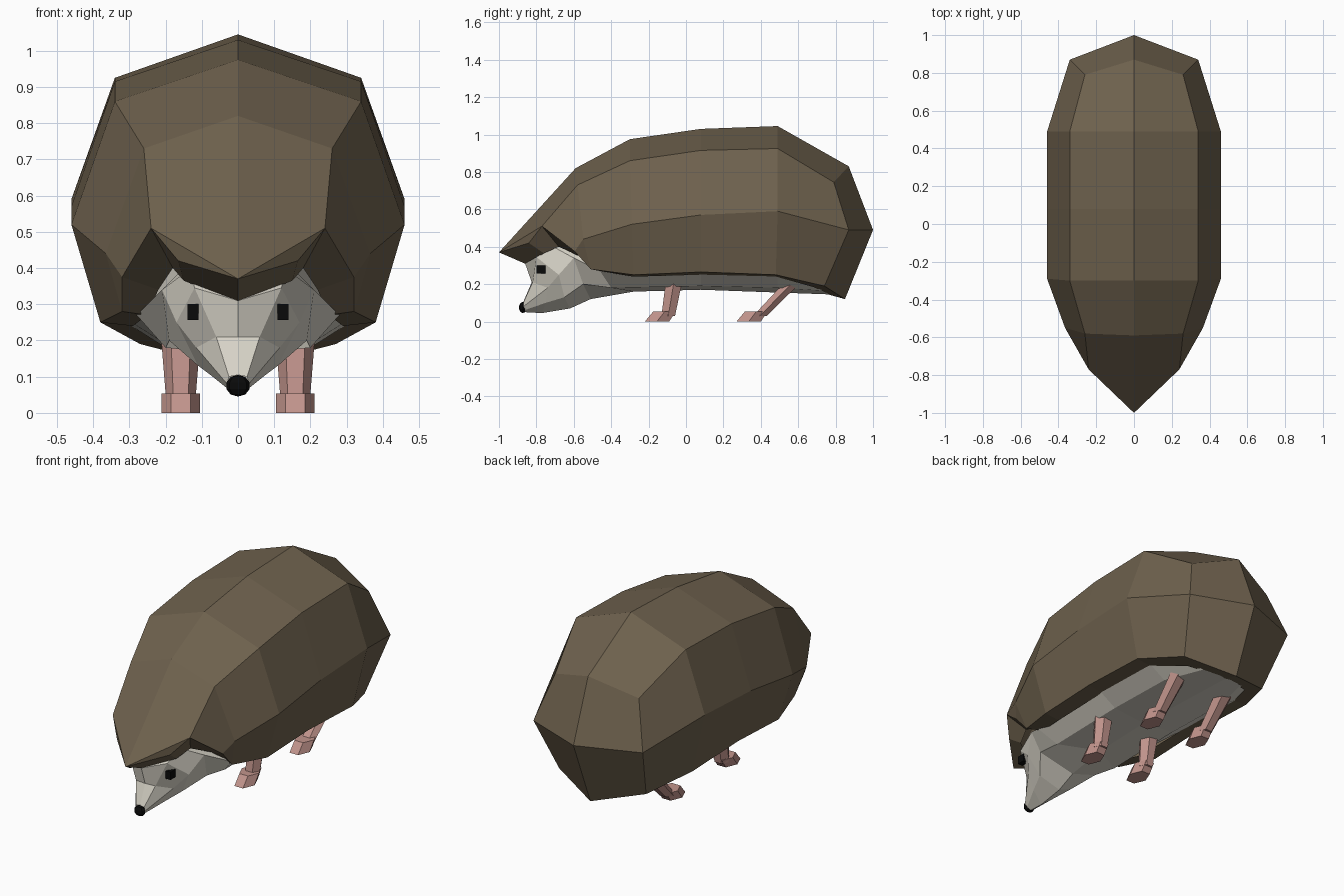
import bpy, bmesh, math
from mathutils import Vector

if "Cube" in bpy.data.objects:
    bpy.data.objects.remove(bpy.data.objects["Cube"])


def material(name, rgb):
    m = bpy.data.materials.new(name)
    m.diffuse_color = (*rgb, 1)
    m.use_nodes = True
    m.node_tree.nodes["Principled BSDF"].inputs["Base Color"].default_value = m.diffuse_color
    return m


BROWN = material("spine brown", (0.156, 0.120, 0.075))
CREAM = material("fur cream", (0.68, 0.65, 0.57))
PINK = material("leg pink", (0.54, 0.30, 0.265))
BLACK = material("black", (0.003, 0.003, 0.003))


def add_grid(bm, rows, closed=False):
    """Skin rows of points with quads."""
    vs = [[bm.verts.new(p) for p in r] for r in rows]
    n = len(rows[0])
    for a, b in zip(vs, vs[1:]):
        for i in range(n if closed else n - 1):
            j = (i + 1) % n
            bm.faces.new((a[i], a[j], b[j], b[i]))
    return vs


def finish(bm, name, mat, mirror=True):
    """Mirror across x = 0, weld and make the object."""
    if mirror:
        new = bmesh.ops.duplicate(bm, geom=bm.verts[:] + bm.edges[:] + bm.faces[:])["geom"]
        for v in new:
            if isinstance(v, bmesh.types.BMVert):
                v.co.x = -v.co.x
    bmesh.ops.remove_doubles(bm, verts=bm.verts[:], dist=0.0005)
    bmesh.ops.recalc_face_normals(bm, faces=bm.faces[:])
    me = bpy.data.meshes.new(name)
    bm.to_mesh(me)
    bm.free()
    me.materials.append(mat)
    ob = bpy.data.objects.new(name, me)
    bpy.context.collection.objects.link(ob)
    return ob


# Spiny coat: stations from brow to rump, each ridge / shoulder / flank / hem
coat = [
    [(0, -1, .37), (.24, -.77, .51), (.32, -.595, .375), (.32, -.51, .28)],
    [(0, -.59, .82), (.26, -.58, .73), (.365, -.55, .44), (.32, -.51, .28)],
    [(0, -.30, .975), (.34, -.30, .86), (.46, -.29, .52), (.38, -.28, .25)],
    [(0, .08, 1.03), (.34, .08, .915), (.46, .08, .57), (.38, .08, .265)],
    [(0, .49, 1.045), (.34, .49, .925), (.46, .49, .59), (.38, .48, .25)],
    [(0, .87, .83), (.26, .79, .745), (.34, .87, .49), (.27, .74, .19)],
]
tail, tail_low, brow = (0, 1, .49), (0, .85, .12), (.165, -.84, .42)
bm = bmesh.new()
add_grid(bm, coat)
add_grid(bm, [[coat[5][0], coat[5][1]], [tail, coat[5][2]], [tail_low, coat[5][3]]])
bm.faces.new([bm.verts.new(p) for p in (coat[0][0], brow, coat[0][1])])
# Turned-under rim of the coat
rim = [coat[0][0], brow] + coat[0][1:] + [s[3] for s in coat[2:]] + [tail_low]
inner = [(0, -.85, .305), (.15, -.76, .365), (.18, -.68, .40), (.22, -.55, .34),
         (.25, -.46, .27), (.29, -.28, .24), (.29, .08, .25), (.29, .48, .24),
         (.20, .68, .185), (0, .76, .145)]
add_grid(bm, [rim, inner])
finish(bm, "spiny_coat", BROWN)

# Head and belly: half sections from snout to rump
body = [
    [(0, -.87, .105), (.025, -.87, .10), (.03, -.87, .08), (.02, -.865, .06), (0, -.86, .05)],
    [(0, -.825, .21), (.06, -.82, .21), (.115, -.74, .18), (.07, -.75, .10), (0, -.77, .045)],
    [(0, -.86, .31), (.12, -.80, .345), (.17, -.68, .25), (.11, -.65, .13), (0, -.62, .07)],
    [(0, -.75, .40), (.13, -.71, .40), (.21, -.60, .34), (.19, -.55, .20), (0, -.51, .12)],
    [(0, -.50, .40), (.15, -.50, .40), (.28, -.46, .27), (.20, -.40, .18), (0, -.28, .16)],
    [(0, .08, .40), (.20, .08, .40), (.31, .08, .26), (.20, .08, .19), (0, .08, .17)],
    [(0, .49, .40), (.20, .49, .40), (.31, .49, .25), (.20, .49, .18), (0, .49, .155)],
    [(0, .76, .30), (.10, .74, .30), (.20, .70, .20), (.13, .73, .165), (0, .77, .145)],
]
bm = bmesh.new()
add_grid(bm, body)
finish(bm, "head_and_belly", CREAM)


# Legs and feet: six-sided tubes
def hexagon(y, z, rx, ry, x=.158):
    return [(x + rx * math.cos(i * math.pi / 3), y + ry * math.sin(i * math.pi / 3), z)
            for i in range(6)]


def tube(bm, rings):
    vs = add_grid(bm, rings, closed=True)
    bm.faces.new(vs[0])
    bm.faces.new(vs[-1])


for name, foot_y, hip_y in (("front", -.155, -.06), ("rear", .335, .60)):
    lean = foot_y + .04
    ankle = lean + .02
    bm = bmesh.new()
    tube(bm, [hexagon(foot_y, 0, .053, .075), hexagon(lean, .053, .053, .07)])
    finish(bm, name + "_feet", PINK)
    bm = bmesh.new()
    tube(bm, [hexagon(ankle, .03, .04, .042), hexagon(hip_y, .24, .057, .052)])
    finish(bm, name + "_legs", PINK)

# Eyes
bm = bmesh.new()
bmesh.ops.create_cube(bm, size=1)
for v in bm.verts:
    v.co = Vector((v.co.x * .03, v.co.y * .046, v.co.z * .044)) + Vector((.124, -.775, .278))
finish(bm, "eyes", BLACK)

# Nose
bm = bmesh.new()
bmesh.ops.create_uvsphere(bm, u_segments=8, v_segments=5, radius=1)
for v in bm.verts:
    v.co = Vector((v.co.x * .034, v.co.y * .022, v.co.z * .03)) + Vector((0, -.872, .075))
finish(bm, "nose", BLACK, mirror=False)
